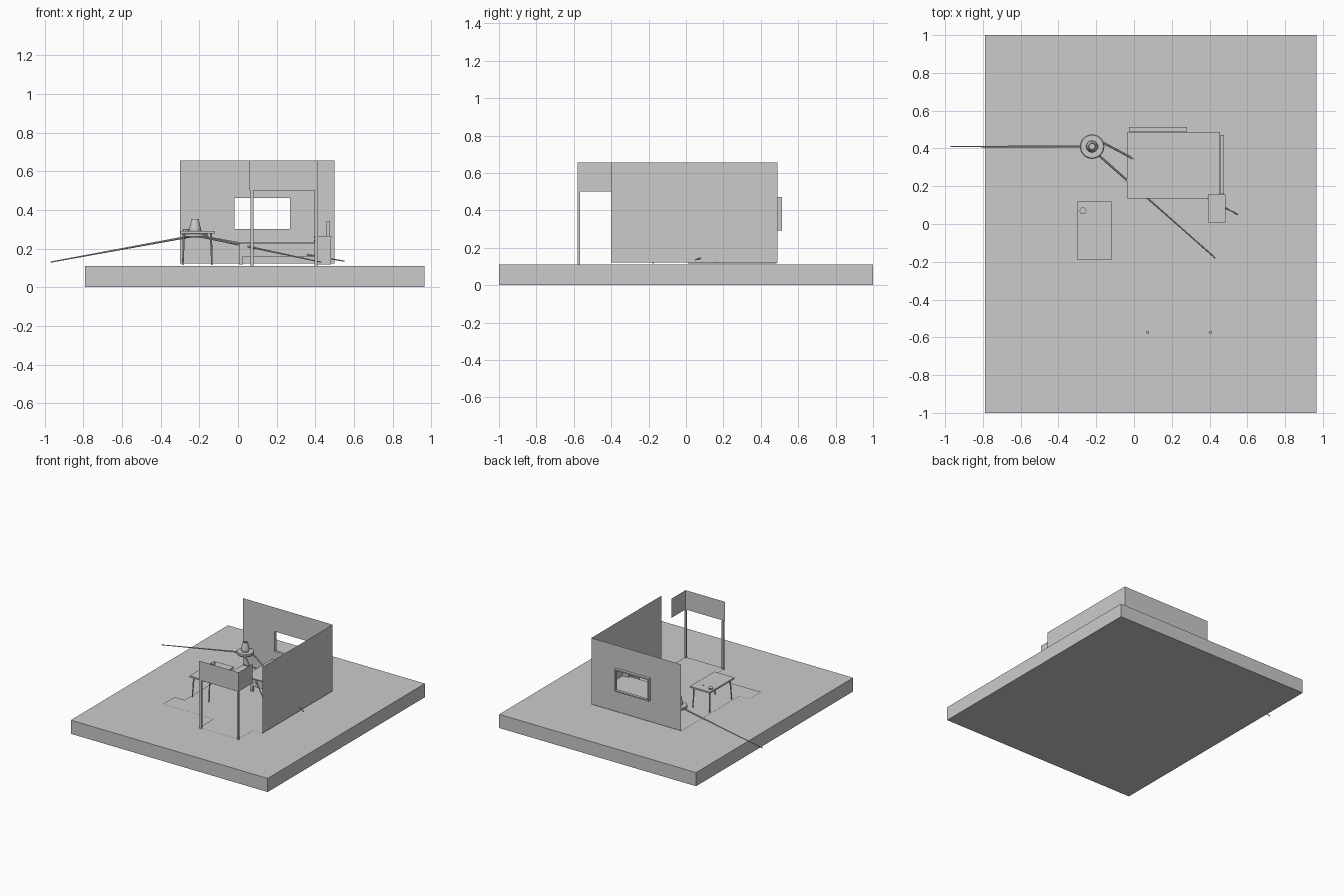
import bpy, bmesh, math
from mathutils import Vector

if "Cube" in bpy.data.objects:
    bpy.data.objects.remove(bpy.data.objects["Cube"])


def mesh_obj(name, verts, faces):
    me = bpy.data.meshes.new(name)
    me.from_pydata(verts, [], faces)
    ob = bpy.data.objects.new(name, me)
    bpy.context.collection.objects.link(ob)
    return ob


def box(name, x0, x1, y0, y1, z0, z1):
    v = [(x, y, z) for x in (x0, x1) for y in (y0, y1) for z in (z0, z1)]
    f = [(0, 1, 3, 2), (4, 6, 7, 5), (0, 4, 5, 1), (2, 3, 7, 6), (0, 2, 6, 4), (1, 5, 7, 3)]
    return mesh_obj(name, v, f)


def sheet(name, pts):
    return mesh_obj(name, pts, [tuple(range(len(pts)))])


def rod(name, a, b, r0, r1, sides=8):
    a, b = Vector(a), Vector(b)
    bm = bmesh.new()
    bmesh.ops.create_cone(bm, cap_ends=True, segments=sides, radius1=r0, radius2=r1, depth=(b - a).length)
    me = bpy.data.meshes.new(name)
    bm.to_mesh(me)
    bm.free()
    ob = bpy.data.objects.new(name, me)
    bpy.context.collection.objects.link(ob)
    ob.location = (a + b) / 2
    ob.rotation_euler = (b - a).to_track_quat('Z', 'Y').to_euler()
    return ob


def lathe(name, cx, cy, profile, sides=32):
    n = len(profile)
    v = [(cx + r * math.cos(2 * math.pi * i / sides), cy + r * math.sin(2 * math.pi * i / sides), z)
         for i in range(sides) for r, z in profile]
    f = [(i * n + j, (i + 1) % sides * n + j, (i + 1) % sides * n + j + 1, i * n + j + 1)
         for i in range(sides) for j in range(n - 1)]
    f.append(tuple(i * n for i in reversed(range(sides))))
    f.append(tuple(i * n + n - 1 for i in range(sides)))
    return mesh_obj(name, v, f)


# Ground slab and thin floor outline
box("ground_slab", -0.79, 0.965, -1, 1, 0, 0.11)
outline = [(-0.30, 0.49), (-0.30, -0.25), (-0.39, -0.25), (-0.39, -0.40), (0.06, -0.40),
           (0.06, -0.58), (0.41, -0.58), (0.41, -0.40), (0.50, -0.40), (0.50, 0.49)]
sheet("floor", [(x, y, 0.117) for x, y in outline])

# Thin walls, back one with a window opening
B, T = 0.122, 0.655
sheet("right_wall", [(0.50, -0.40, B), (0.50, 0.49, B), (0.50, 0.49, T), (0.50, -0.40, T)])
xs, zs = (-0.30, -0.017, 0.27, 0.50), (B, 0.302, 0.462, T)
mesh_obj("back_wall", [(x, 0.49, z) for x in xs for z in zs],
         [(4 * i + j, 4 * i + j + 1, 4 * i + j + 5, 4 * i + j + 4)
          for i in range(3) for j in range(3) if (i, j) != (1, 1)])

# Window frame on the outside
for side, x0, x1, z0, z1 in (("left", -0.027, -0.017, 0.292, 0.472), ("right", 0.27, 0.28, 0.292, 0.472),
                             ("bottom", -0.017, 0.27, 0.292, 0.302), ("top", -0.017, 0.27, 0.462, 0.472)):
    box("window_frame_" + side, x0, x1, 0.49, 0.513, z0, z1)

# Porch posts and fascia panels
for side, x in (("left", 0.072), ("right", 0.403)):
    box("porch_post_" + side, x - 0.007, x + 0.007, -0.58, -0.566, 0.11, 0.50)
sheet("porch_fascia_front", [(0.06, -0.58, 0.5), (0.41, -0.58, 0.5), (0.41, -0.58, T), (0.06, -0.58, T)])
sheet("porch_fascia_right", [(0.41, -0.58, 0.5), (0.41, -0.40, 0.5), (0.41, -0.40, T), (0.41, -0.58, T)])

# Table with slim legs and small items
box("table_top", -0.298, -0.12, -0.19, 0.12, 0.277, 0.29)
for x, px in ((-0.285, -0.28), (-0.135, -0.14)):
    for y in (-0.175, 0.105):
        rod("table_leg", (x, y, 0.115), (px, y * 0.92, 0.277), 0.004, 0.006)
rod("table_bowl", (-0.27, 0.07, 0.29), (-0.27, 0.07, 0.302), 0.014, 0.018, 16)
box("table_item", -0.195, -0.187, 0.048, 0.054, 0.29, 0.294)

# Stool with three long splayed legs, vase on top
lathe("stool_seat", -0.222, 0.41, [(0.06, 0.257), (0.065, 0.263), (0.065, 0.275), (0.06, 0.28)])
lathe("vase", -0.222, 0.41, [(0.026, 0.28), (0.031, 0.295), (0.03, 0.305), (0.018, 0.353), (0.014, 0.353),
                             (0.022, 0.30)])
for start, foot in (((-0.25, 0.41, 0.262), (-0.97, 0.41, 0.13)),
                    ((-0.19, 0.445, 0.262), (0.55, 0.05, 0.135)),
                    ((-0.19, 0.367, 0.262), (0.43, -0.18, 0.13))):
    rod("stool_leg", start, foot, 0.006, 0.003)

# Bed: blanket, mattress, feet and headboard
box("blanket", -0.037, 0.455, 0.135, 0.488, 0.226, 0.234)
box("mattress", 0.005, 0.455, 0.15, 0.485, 0.16, 0.226)
for x in (0.005, 0.435):
    for y in (0.15, 0.465):
        box("bed_foot", x, x + 0.02, y, y + 0.02, 0.117, 0.16)
box("headboard", 0.457, 0.476, 0.158, 0.47, 0.117, 0.34)

# Bedside cabinet with drawer knob
box("cabinet", 0.405, 0.48, 0.01, 0.155, 0.117, 0.255)
box("cabinet_top", 0.392, 0.484, 0.008, 0.157, 0.255, 0.265)
box("drawer_knob", 0.392, 0.405, 0.075, 0.09, 0.235, 0.248)

for ob in bpy.data.objects:
    bm = bmesh.new()
    bm.from_mesh(ob.data)
    bmesh.ops.recalc_face_normals(bm, faces=bm.faces)
    bm.to_mesh(ob.data)
    bm.free()
    if ob.name.startswith(("stool", "vase", "table_bowl")):
        bpy.context.view_layer.objects.active = ob
        ob.select_set(True)
        bpy.ops.object.shade_smooth_by_angle()
        ob.select_set(False)
